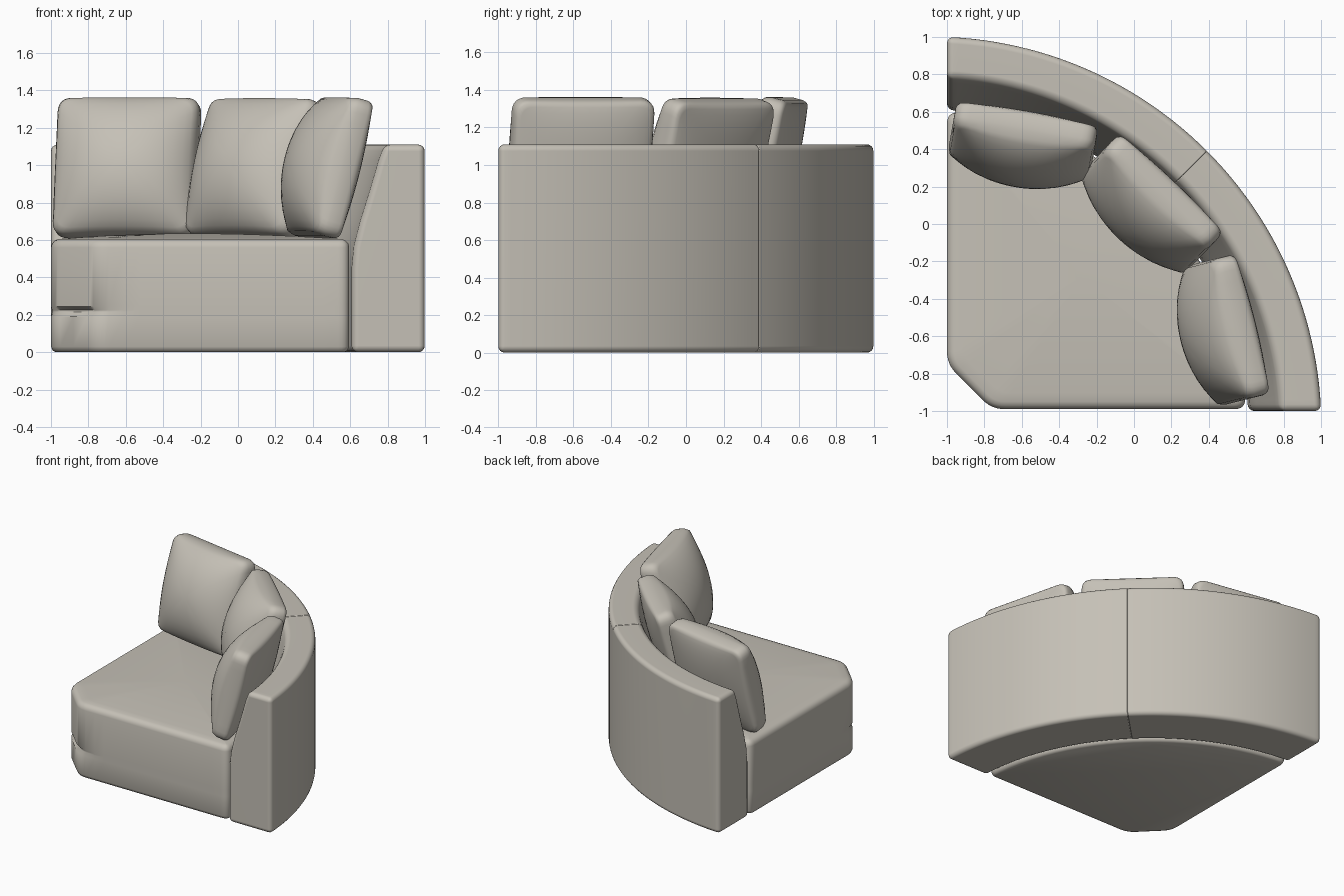
import bpy, bmesh
from math import sin, cos, asin, pi, radians
from mathutils import Vector

if "Cube" in bpy.data.objects:
    bpy.data.objects.remove(bpy.data.objects["Cube"])

fabric = bpy.data.materials.new("warm_grey_fabric")
fabric.use_nodes = True
fabric.diffuse_color = (0.56, 0.53, 0.47, 1)
bsdf = fabric.node_tree.nodes["Principled BSDF"]
bsdf.inputs["Base Color"].default_value = fabric.diffuse_color
bsdf.inputs["Roughness"].default_value = 0.8

CENTRE = -1.087   # the backrest arc is centred on (CENTRE, CENTRE)
OUTER = 2.089


def finish(name, bm):
    bmesh.ops.recalc_face_normals(bm, faces=bm.faces)
    mesh = bpy.data.meshes.new(name)
    bm.to_mesh(mesh)
    bm.free()
    mesh.materials.append(fabric)
    obj = bpy.data.objects.new(name, mesh)
    bpy.context.collection.objects.link(obj)
    bpy.ops.object.select_all(action='DESELECT')
    obj.select_set(True)
    bpy.context.view_layer.objects.active = obj
    bpy.ops.object.shade_smooth_by_angle(angle=radians(45))
    return obj


def loft(name, rings):
    """Skin a stack of equal closed rings and cap both ends."""
    bm = bmesh.new()
    loops = [[bm.verts.new(p) for p in ring] for ring in rings]
    n = len(loops[0])
    for a, b in zip(loops, loops[1:]):
        for i in range(n):
            j = (i + 1) % n
            bm.faces.new((a[i], a[j], b[j], b[i]))
    bm.faces.new(loops[0])
    bm.faces.new(loops[-1])
    return finish(name, bm)


def rounded(corners, step):
    """Outline from (point, corner cut), with long sides subdivided."""
    pts = []
    n = len(corners)
    for i, (p, cut) in enumerate(corners):
        if cut == 0:
            pts.append(p)
            continue
        a = p + (corners[i - 1][0] - p).normalized() * cut
        b = p + (corners[(i + 1) % n][0] - p).normalized() * cut
        for k in range(7):
            t = k / 6
            pts.append(a * (1 - t) ** 2 + p * 2 * t * (1 - t) + b * t * t)
    out = []
    for i, p in enumerate(pts):
        q = pts[(i + 1) % len(pts)]
        m = max(1, round((q - p).length / step))
        out += [p.lerp(q, k / m) for k in range(m)]
    return out


def arc_point(r, a):
    return Vector((CENTRE + r * cos(a), CENTRE + r * sin(a)))


# Seat: quarter-round block with one chamfered corner and a domed top
def build_seat():
    r = 1.69
    a0 = asin((-0.99 - CENTRE) / r)
    a1 = pi / 2 - asin((-1 - CENTRE) / r)
    corners = [(Vector((-1, -0.75)), 0.07), (Vector((-0.76, -0.99)), 0.07)]
    steps = 24
    for i in range(steps + 1):
        cut = 0.065 if i in (0, steps) else 0
        corners.append((arc_point(r, a0 + (a1 - a0) * i / steps), cut))
    outline = rounded(corners, 0.08)
    n = len(outline)
    inward = []
    for i in range(n):
        d = (outline[(i + 1) % n] - outline[i - 1]).normalized()
        inward.append(Vector((-d.y, d.x)))

    def groove(p):
        d = (p - Vector((-0.92, -0.92))).length
        return 0.03 * min(1, max(0, 1.4 * (1 - d / 0.3)))

    rings = []
    levels = [(0, 0.03), (0.008, 0.01), (0.03, 0), (0.19, 0), (0.215, None),
              (0.225, None), (0.245, 0), (0.56, 0), (0.58, 0.005),
              (0.597, 0.02), (0.605, 0.04)]
    for z, inset in levels:
        ring = []
        for p, d in zip(outline, inward):
            q = p + d * (groove(p) if inset is None else inset)
            ring.append(Vector((q.x, q.y, z)))
        rings.append(ring)
    middle = Vector((-0.28, -0.28, 0))
    rim = rings[-1]
    for s in (0.93, 0.8, 0.6, 0.4, 0.2, 0.05):
        ring = []
        for p in rim:
            q = middle.lerp(p, s)
            ring.append(Vector((q.x, q.y, 0.605 + 0.03 * (1 - s * s))))
        rings.append(ring)
    loft("seat", rings)


# Backrest: leaning section swept along the arc, in two halves meeting at a seam
def build_back(name, swap):
    section = [(0, 0), (0, 1.11), (0.215, 1.11), (0.245, 1.03), (0.295, 0.86),
               (0.345, 0.7), (0.378, 0.57), (0.39, 0.45), (0.39, 0)]
    steps = 24
    bm = bmesh.new()
    rings = []
    for i in range(steps + 1):
        ring = []
        for off, z in section:
            r = OUTER - off
            start = asin((-1 - CENTRE) / r)
            p = arc_point(r, start + (pi / 4 - start) * i / steps)
            x, y = (p.y, p.x) if swap else (p.x, p.y)
            ring.append(bm.verts.new((x, y, z)))
        rings.append(ring)
    n = len(section)
    for a, b in zip(rings, rings[1:]):
        for i in range(n):
            j = (i + 1) % n
            bm.faces.new((a[i], a[j], b[j], b[i]))
    bm.faces.new(rings[0])
    bm.faces.new(rings[-1])
    bmesh.ops.recalc_face_normals(bm, faces=bm.faces)

    def on_seam(e):
        return all(abs(v.co.x - v.co.y) < 0.001 for v in e.verts)

    sharp = [e for e in bm.edges
             if e.calc_face_angle(0) > 0.7 and not on_seam(e)]
    bmesh.ops.bevel(bm, geom=sharp, offset=0.035, segments=4, profile=0.5,
                    affect='EDGES', clamp_overlap=True)
    obj = finish(name, bm)
    seam = obj.modifiers.new("seam_edge", 'BEVEL')
    seam.width = 0.005
    seam.segments = 2
    seam.limit_method = 'ANGLE'
    seam.angle_limit = radians(50)
    obj.modifiers.new("clean_shading", 'WEIGHTED_NORMAL').keep_sharp = True


# Loose cushions: square pillows, fuller in front, leaning on the backrest
def build_cushion(name, x, y, yaw, lean):
    a, h, e = 0.385, 0.38, 0.048
    square = [(Vector(c), 0.08) for c in ((-a, -h), (a, -h), (a, h), (-a, h))]
    outline = rounded(square, 0.06)
    yaw = radians(yaw)
    side = Vector((cos(yaw), sin(yaw), 0))
    back = Vector((-sin(yaw), cos(yaw), 0))
    up = (Vector((0, 0, 0.74)) + back * lean).normalized()
    front = up.cross(side) * -1
    if front.dot(back) > 0:
        front = -front
    base = Vector((x, y, 0.617))

    def ring(s, bulge, edge):
        pts = []
        for p in outline:
            u, v = p.x * s / a, p.y * s / h
            d = edge + bulge * (max(0, 1 - u * u) * max(0, 1 - v * v)) ** 0.6
            pts.append(base + side * (u * a) + up * (h + v * h) + front * d)
        return pts

    scales = (0.08, 0.25, 0.42, 0.58, 0.72, 0.84, 0.92, 0.97)
    rings = [ring(s, -0.07, -e) for s in scales]
    rings += [ring(0.99, 0, -e * 0.9), ring(1, 0, -e * 0.6),
              ring(1, 0, e * 0.6), ring(0.99, 0, e * 0.9)]
    rings += [ring(s, 0.195, e) for s in reversed(scales)]
    loft(name, rings)


build_seat()
build_back("backrest_left_half", False)
build_back("backrest_right_half", True)
build_cushion("right_cushion", -0.61, 0.355, -10, 0.19)
build_cushion("corner_cushion", 0.02, 0.03, -43.5, 0.22)
build_cushion("left_cushion", 0.405, -0.59, -76, 0.19)
